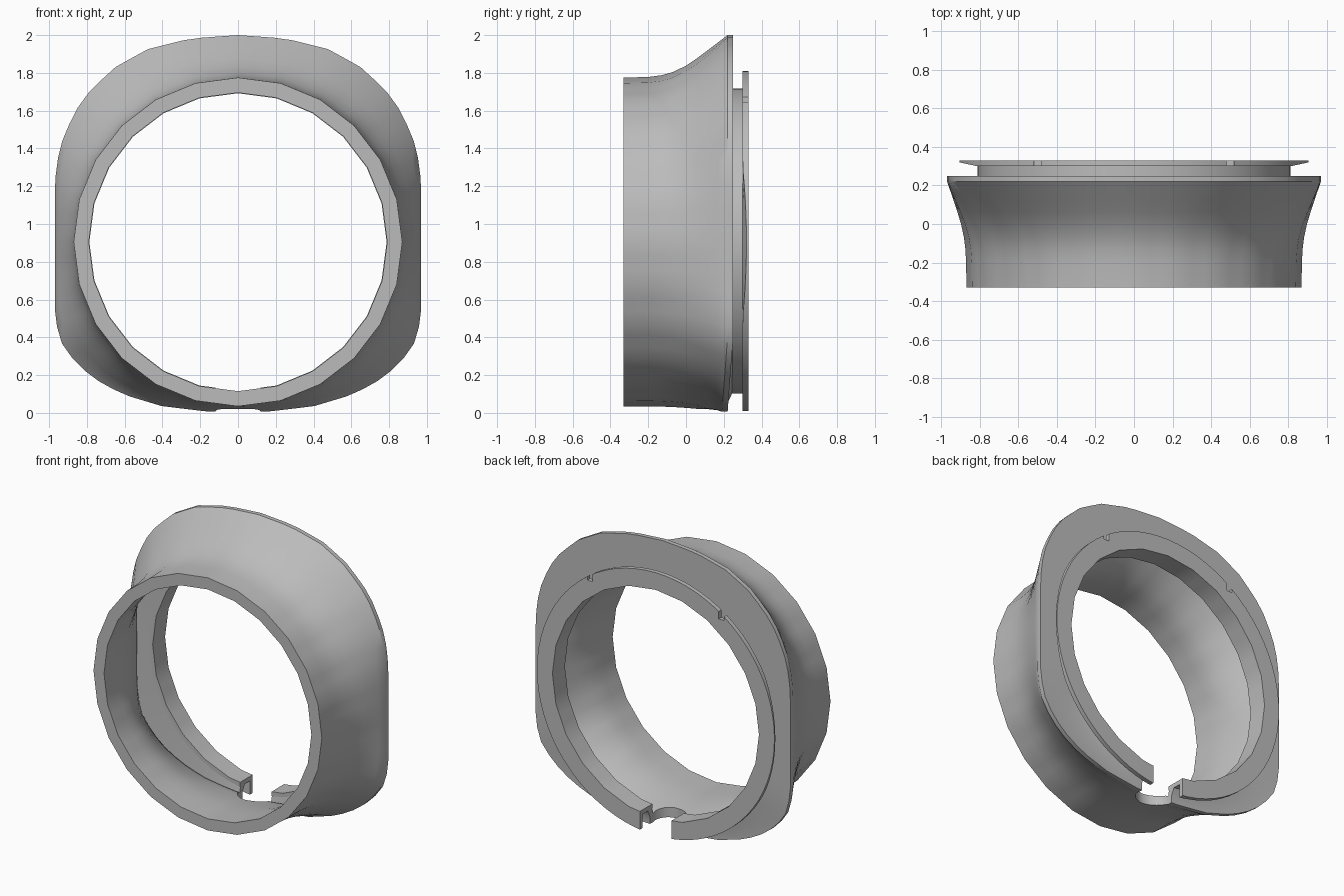
import bpy, bmesh, math
from mathutils import Vector

if "Cube" in bpy.data.objects:
    bpy.data.objects.remove(bpy.data.objects["Cube"], do_unlink=True)

CENTRE = 0.905   # height of the bore axis
STEPS = 72       # samples around
FACETS = 24      # sides of the round opening

grey = bpy.data.materials.new("plain grey")
grey.use_nodes = True
grey.diffuse_color = (0.5, 0.5, 0.5, 1)
grey.node_tree.nodes["Principled BSDF"].inputs["Base Color"].default_value = (0.5, 0.5, 0.5, 1)

# Half of the squarish rear outline, bottom to top
HALF = [(0, .005), (.15, .006), (.4, .035), (.6, .095), (.72, .155), (.82, .23),
        (.92, .335), (.955, .43), (.97, .55), (.97, 1.2), (.96, 1.32), (.925, 1.46),
        (.86, 1.6), (.78, 1.71), (.65, 1.83), (.48, 1.925), (.25, 1.982), (0, 2)]
HALF = [Vector((x, z - CENTRE)) for x, z in HALF]


def cross(a, b):
    return a.x * b.y - a.y * b.x


def outline(a):
    """Radius of the rear outline at angle a."""
    d = Vector((abs(math.cos(a)), math.sin(a)))
    for p, q in zip(HALF, HALF[1:]):
        if cross(p, d) >= -1e-6 and cross(d, q) >= -1e-6:
            return cross(p, q) / cross(d, q - p)
    return CENTRE


def facet(a, r):
    """Radius of a regular polygon with corner radius r."""
    half = math.pi / FACETS
    return r * math.cos(half) / math.cos((a + 1e-9) % (2 * half) - half)


def finish(bm, name):
    bmesh.ops.recalc_face_normals(bm, faces=bm.faces)
    mesh = bpy.data.meshes.new(name)
    bm.to_mesh(mesh)
    bm.free()
    ob = bpy.data.objects.new(name, mesh)
    bpy.context.collection.objects.link(ob)
    mesh.materials.append(grey)
    return ob


def sweep(name, section):
    """Closed band: section(angle) gives a loop of (radius, y)."""
    bm = bmesh.new()
    loops = []
    for i in range(STEPS):
        a = 2 * math.pi * i / STEPS
        loops.append([bm.verts.new((r * math.cos(a), y, CENTRE + r * math.sin(a)))
                      for r, y in section(a)])
    n = len(loops[0])
    for i in range(STEPS):
        one, two = loops[i], loops[(i + 1) % STEPS]
        for j in range(n):
            k = (j + 1) % n
            bm.faces.new((one[j], one[k], two[k], two[j]))
    return finish(bm, name)


def prism(name, points, low, high):
    """Vertical prism from a plan outline."""
    bm = bmesh.new()
    base = bm.faces.new([bm.verts.new((x, y, low)) for x, y in points])
    moved = bmesh.ops.extrude_face_region(bm, geom=[base])["geom"]
    bmesh.ops.translate(bm, vec=(0, 0, high - low),
                        verts=[v for v in moved if isinstance(v, bmesh.types.BMVert)])
    return finish(bm, name)


def cut(ob, cutter):
    mod = ob.modifiers.new("cut", "BOOLEAN")
    mod.operation = "DIFFERENCE"
    mod.solver = "EXACT"
    mod.object = cutter
    bpy.context.view_layer.objects.active = ob
    bpy.ops.object.modifier_apply(modifier=mod.name)


# Flare: depth and blend from round to squarish
FLARE = [(-.33, 0), (-.2, .015), (-.13, .055), (-.07, .13), (0, .28),
         (.06, .46), (.12, .66), (.17, .83)]


def shell_section(a):
    rim = outline(a)
    z = CENTRE + rim * math.sin(a)
    back = .25 - .03 * min(1, max(0, (.4 - z) / .4))
    front = facet(a, .87)
    bore = facet(a, .79)
    outer = [(front + (rim - front) * t, y) for y, t in FLARE]
    inner = [(bore + (rim - .06 - bore) * t, y) for y, t in FLARE]
    rear = [(rim, back - .03), (rim, back), (.86, back), (.80, .25),
            (.80, .20), (rim - .06, .19)]
    return outer + rear + inner[::-1]


def ring_section(a):
    # the flange thins toward its left and right edges
    thin = .02 * min(1, max(0, (abs(math.cos(a)) - .9) / .1))
    bore = facet(a, .787)
    return [(bore, .195), (.812, .195), (.812, .30), (.905, .30 + thin),
            (.905, .33), (bore, .33)]


shell = sweep("flared_shell", shell_section)
ring = sweep("mounting_ring", ring_section)

# Rounded gap at the bottom
arc = [(.12 * math.cos(t), .2 + .12 * math.sin(t))
       for t in (math.pi + math.pi * i / 16 for i in range(17))]
gap = prism("gap_cutter", arc + [(.12, .5), (-.12, .5)], -.1, .3)
cutters = [gap]
cut(shell, gap)
cut(ring, gap)

# Two slots in the upper flange edge
for side in (-1, 1):
    x = side * .5
    slot = prism("slot_cutter", [(x - .02, .28), (x + .02, .28), (x + .02, .4), (x - .02, .4)],
                 1.62, 1.8)
    cut(ring, slot)
    cutters.append(slot)

for c in cutters:
    bpy.data.objects.remove(c, do_unlink=True)

# Smooth shading with crisp edges
for ob in (shell, ring):
    bpy.ops.object.select_all(action="DESELECT")
    ob.select_set(True)
    bpy.context.view_layer.objects.active = ob
    bpy.ops.object.shade_smooth_by_angle(angle=math.radians(32))
